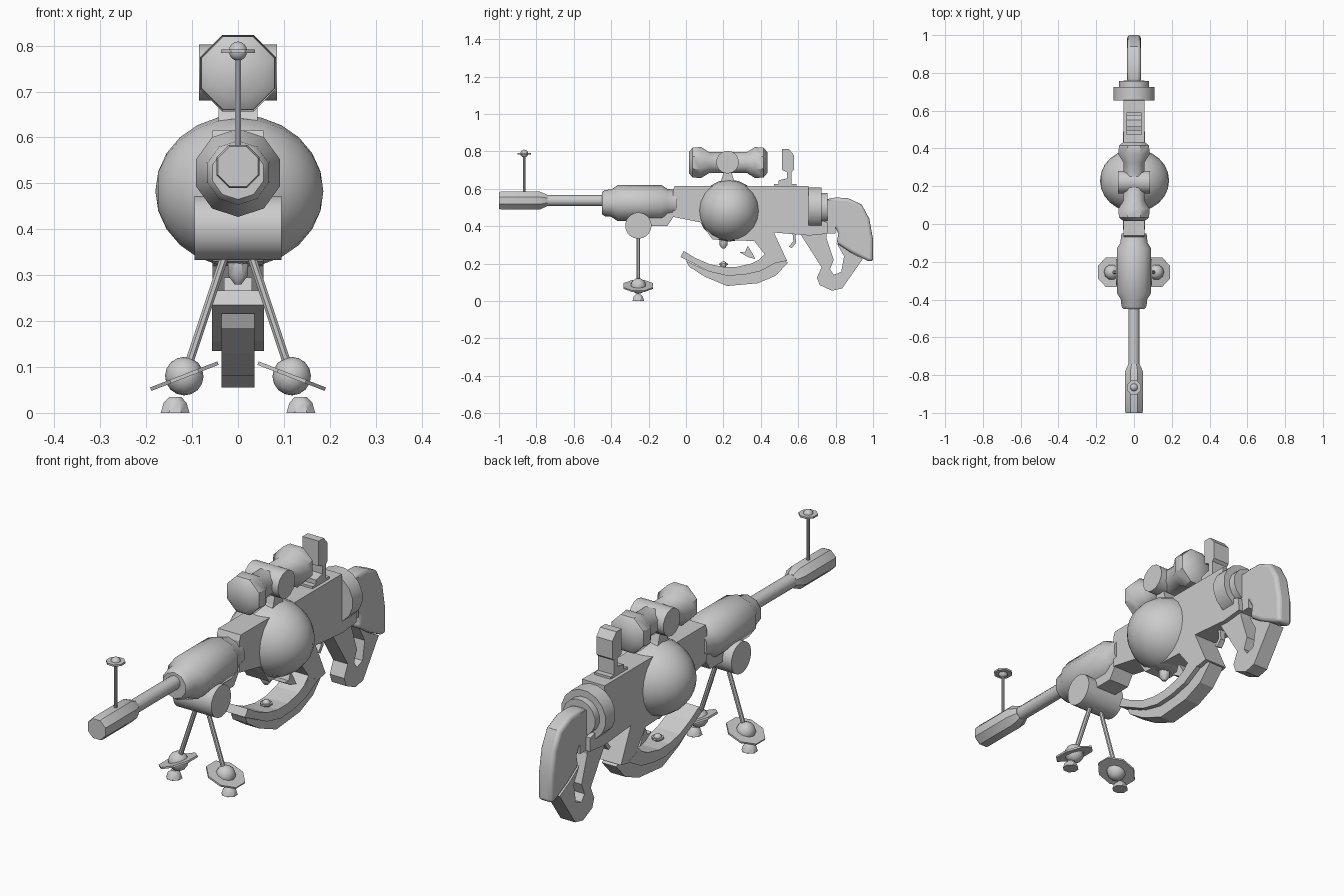
import bpy, bmesh, math
from mathutils import Vector, Matrix

grey = bpy.data.materials.new("plain_grey")
grey.diffuse_color = (0.6, 0.6, 0.6, 1)


def finish(name, bm, smooth=40):
    bmesh.ops.recalc_face_normals(bm, faces=bm.faces[:])
    me = bpy.data.meshes.new(name)
    bm.to_mesh(me)
    bm.free()
    ob = bpy.data.objects.new(name, me)
    bpy.context.collection.objects.link(ob)
    me.materials.append(grey)
    if smooth:
        bpy.ops.object.select_all(action='DESELECT')
        ob.select_set(True)
        bpy.context.view_layer.objects.active = ob
        bpy.ops.object.shade_smooth_by_angle(angle=math.radians(smooth))
    return ob


def lathe(name, origin, axis, prof, n=8, smooth=40):
    """Capped solid of revolution; prof is (distance along axis, radius)."""
    bm = bmesh.new()
    q = Vector(axis).to_track_quat('Z', 'Y')
    rings = []
    for d, r in prof:
        ring = []
        for i in range(n):
            a = 2 * math.pi * (i + 0.5) / n
            ring.append(bm.verts.new(Vector(origin) + q @ Vector((r * math.cos(a), r * math.sin(a), d))))
        rings.append(ring)
    for a, b in zip(rings, rings[1:]):
        for i in range(n):
            bm.faces.new((a[i], a[(i + 1) % n], b[(i + 1) % n], b[i]))
    bm.faces.new(rings[0])
    bm.faces.new(rings[-1])
    return finish(name, bm, smooth)


def plate(name, pts, half, bevel=0):
    """Side outline in (y, z), extruded across x."""
    bm = bmesh.new()
    f = bm.faces.new([bm.verts.new((-half, y, z)) for y, z in pts])
    res = bmesh.ops.extrude_face_region(bm, geom=[f])
    bmesh.ops.translate(bm, vec=(2 * half, 0, 0),
                        verts=[v for v in res['geom'] if isinstance(v, bmesh.types.BMVert)])
    ob = finish(name, bm, 35 if bevel else 0)
    if bevel:
        m = ob.modifiers.new("rounding", 'BEVEL')
        m.width, m.segments, m.limit_method, m.angle_limit = bevel, 3, 'ANGLE', math.radians(60)
    return ob


def box(name, x, y0, y1, z0, z1):
    return plate(name, [(y0, z0), (y1, z0), (y1, z1), (y0, z1)], x)


def ball(name, c, radii, n=12, rings=8, axis=(0, 0, 1), smooth=50):
    bm = bmesh.new()
    bmesh.ops.create_uvsphere(bm, u_segments=n, v_segments=rings, radius=1)
    rot = Vector(axis).to_track_quat('Z', 'Y').to_matrix().to_4x4()
    bm.transform(Matrix.Translation(c) @ Matrix.Diagonal((*radii, 1)) @ rot)
    return finish(name, bm, smooth)


def planet(name, c, r, ring_r, axis=(0, 0, 1)):
    """Little ball circled by a flat eight-sided ring."""
    ball(name + "_ball", c, (r, r, r), 10, 8, axis)
    lathe(name + "_ring", c, axis, [(-0.004, ring_r), (0.004, ring_r)], 8, 0)


Y = (0, 1, 0)
# Barrel and muzzle
lathe("muzzle", (0, 0, 0.537), Y, [(-1, 0.047), (-0.99, 0.051), (-0.78, 0.051), (-0.74, 0.032)], 8)
lathe("barrel", (0, 0, 0.537), Y, [(-0.77, 0.03), (-0.42, 0.03)], 10)
lathe("barrel_shroud", (0, 0, 0.523), Y,
      [(-0.45, 0.058), (-0.435, 0.07), (-0.40, 0.073), (-0.365, 0.096), (-0.13, 0.096),
       (-0.10, 0.076), (-0.05, 0.07)], 10)

# Front sight: planet on a thin rod
lathe("sight_rod", (0, -0.865, 0), (0, 0, 1), [(0.57, 0.007), (0.79, 0.007)], 8)
planet("sight", (0, -0.865, 0.788), 0.021, 0.04)

# Bipod
lathe("bipod_hub", (0, -0.255, 0.403), (1, 0, 0), [(-0.095, 0.07), (0.095, 0.07)], 24)
plate("hub_bracket", [(-0.24, 0.40), (-0.10, 0.40), (-0.06, 0.46), (-0.06, 0.50), (-0.24, 0.50)], 0.05)
for s, side in ((-1, "left"), (1, "right")):
    d = Vector((s * 0.105, 0, -0.315)).normalized()
    top = Vector((s * 0.028, -0.255, 0.345))
    lathe(side + "_leg", top, d, [(0, 0.01), (0.25, 0.01)], 8)
    planet(side + "_foot", Vector((s * 0.117, -0.255, 0.08)), 0.042, 0.085, (s * 0.36, 0, 0.93) if s < 0 else (0.36, 0, 0.93))
    lathe(side + "_foot_pad", (s * 0.137, -0.255, 0), (0, 0, 1),
          [(0, 0.034), (0.022, 0.027), (0.035, 0.014)], 8)

# Receiver and energy sphere
plate("receiver", [(-0.06, 0.615), (-0.07, 0.59), (-0.07, 0.45), (0.08, 0.42), (0.14, 0.33), (0.365, 0.32),
                   (0.42, 0.25), (0.39, 0.22), (0.49, 0.205), (0.54, 0.215), (0.47, 0.366), (0.66, 0.35),
                   (0.76, 0.36), (0.757, 0.42), (0.66, 0.45), (0.655, 0.615)], 0.056)
ball("energy_sphere", (0.003, 0.23, 0.483), (0.183, 0.166, 0.166), 20, 12, (1, 0, 0))

# Rear collars
lathe("large_collar", (0, 0, 0.498), Y, [(0.655, 0.11), (0.725, 0.11)], 16)
lathe("small_collar", (0, 0, 0.498), Y, [(0.72, 0.08), (0.757, 0.08)], 16)

# Stock with grip loop
box("stock_neck", 0.036, 0.74, 0.80, 0.36, 0.54)
plate("stock_pad", [(0.75, 0.545), (0.80, 0.553), (0.865, 0.55), (0.94, 0.515), (0.98, 0.44), (1, 0.33),
                    (1, 0.21), (0.97, 0.215), (0.88, 0.26), (0.805, 0.31), (0.815, 0.36), (0.80, 0.39),
                    (0.75, 0.40)], 0.036, 0.016)
plate("grip_loop", [(0.61, 0.36), (0.725, 0.18), (0.70, 0.125), (0.715, 0.085), (0.78, 0.055), (0.835, 0.067),
                    (0.945, 0.225), (0.87, 0.265), (0.805, 0.31), (0.845, 0.24), (0.83, 0.155), (0.79, 0.14),
                    (0.77, 0.17), (0.79, 0.22), (0.75, 0.34), (0.75, 0.37)], 0.036)
plate("trigger", [(0.57, 0.36), (0.585, 0.36), (0.588, 0.31), (0.565, 0.282), (0.55, 0.29), (0.574, 0.32)], 0.012)

# Curved lower guard with keel rail
plate("curved_guard", [(-0.03, 0.235), (-0.012, 0.267), (0.05, 0.23), (0.125, 0.197), (0.20, 0.182), (0.27, 0.182),
                       (0.35, 0.20), (0.42, 0.235), (0.49, 0.21), (0.40, 0.16), (0.31, 0.14), (0.22, 0.135),
                       (0.125, 0.157)], 0.057)
plate("guard_rail", [(0.0, 0.217), (0.09, 0.172), (0.20, 0.14), (0.31, 0.142), (0.42, 0.175), (0.51, 0.225),
                     (0.545, 0.205), (0.48, 0.135), (0.385, 0.095), (0.22, 0.08), (0.10, 0.13), (0.015, 0.185)], 0.036)
planet("guard_button", (0, 0.2, 0.195), 0.018, 0.026)
lathe("sphere_nozzle", (0, 0.2, 0), (0, 0, 1), [(0.28, 0.008), (0.30, 0.024), (0.33, 0.024)], 8)
plate("guard_hook", [(0.285, 0.262), (0.33, 0.235), (0.37, 0.225), (0.355, 0.255), (0.33, 0.295), (0.315, 0.26)], 0.03)

# Scope
lathe("scope", (0, 0.225, 0.74), Y,
      [(-0.21, 0.06), (-0.19, 0.086), (-0.145, 0.09), (-0.10, 0.06), (0.10, 0.06),
       (0.145, 0.09), (0.19, 0.086), (0.21, 0.06)], 8)
lathe("scope_knobs", (0, 0.222, 0.742), (1, 0, 0), [(-0.085, 0.061), (0.085, 0.061)], 14)
plate("scope_mount", [(0.17, 0.61), (0.19, 0.65), (0.205, 0.70), (0.24, 0.70), (0.255, 0.65), (0.275, 0.61)], 0.042)

# Rear sight
box("rear_sight_base", 0.04, 0.47, 0.59, 0.60, 0.625)
plate("rear_sight", [(0.495, 0.62), (0.495, 0.645), (0.54, 0.655), (0.54, 0.69), (0.513, 0.70), (0.513, 0.812),
                     (0.55, 0.812), (0.577, 0.78), (0.577, 0.70), (0.565, 0.69), (0.565, 0.62)], 0.04)
